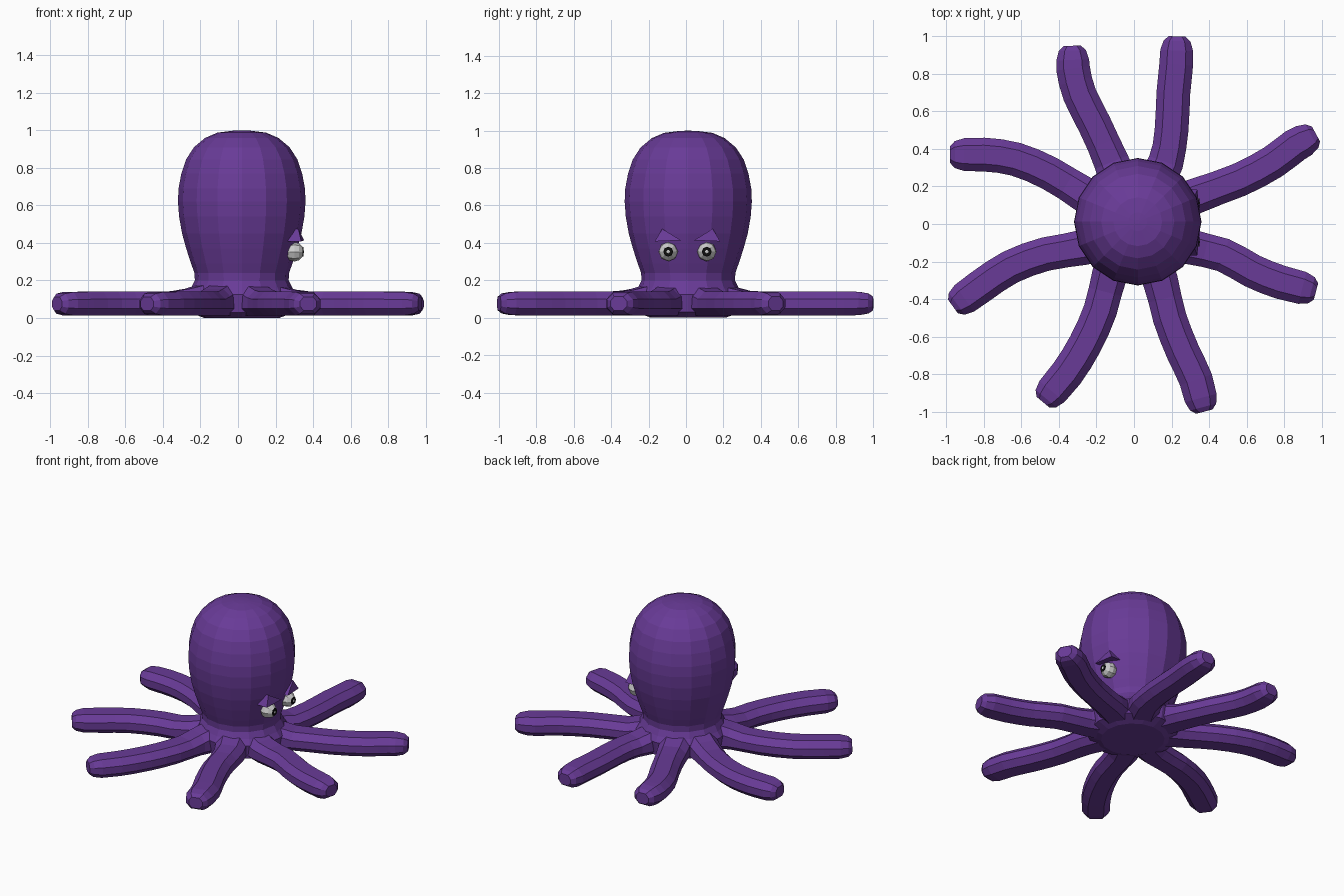
import bpy, bmesh, math
from mathutils import Vector, Matrix

if "Cube" in bpy.data.objects:
    bpy.data.objects.remove(bpy.data.objects["Cube"])


def material(name, color):
    m = bpy.data.materials.new(name)
    m.diffuse_color = (*color, 1)
    m.use_nodes = True
    m.node_tree.nodes["Principled BSDF"].inputs["Base Color"].default_value = m.diffuse_color
    return m


PURPLE = material("purple", (0.14, 0.043, 0.31))
WHITE = material("eye_white", (0.6, 0.6, 0.58))
BLACK = material("black", (0.005, 0.005, 0.005))


def finish(bm, name, mat):
    bmesh.ops.recalc_face_normals(bm, faces=bm.faces)
    me = bpy.data.meshes.new(name)
    bm.to_mesh(me)
    bm.free()
    me.materials.append(mat)
    ob = bpy.data.objects.new(name, me)
    bpy.context.collection.objects.link(ob)
    return ob


def loft(rings, name, mat):
    """Skin a list of closed rings and cap both ends."""
    bm = bmesh.new()
    vs = [[bm.verts.new(p) for p in r] for r in rings]
    n = len(vs[0])
    for a, b in zip(vs, vs[1:]):
        for i in range(n):
            bm.faces.new((a[i], a[(i + 1) % n], b[(i + 1) % n], b[i]))
    bm.faces.new(vs[0])
    bm.faces.new(vs[-1])
    return finish(bm, name, mat)


# Head with neck and flared hub, 16 sides
profile = [(0.20, 0.0), (0.28, 0.03), (0.295, 0.125), (0.27, 0.16), (0.25, 0.20),
           (0.252, 0.24), (0.27, 0.29), (0.296, 0.37), (0.318, 0.45), (0.334, 0.54),
           (0.34, 0.62), (0.337, 0.69), (0.322, 0.77), (0.297, 0.845), (0.255, 0.91),
           (0.195, 0.96), (0.13, 0.988), (0.05, 0.998), (0.01, 1.0)]
loft([[(0.02 + r * math.cos(k * math.pi / 8), 0.012 + r * math.sin(k * math.pi / 8), z)
       for k in range(16)] for r, z in profile], "head", PURPLE)

# Tentacles: octagonal section swept along a wavy flat path
SECTION = [(-0.09, 0.05), (-0.09, 0.10), (-0.05, 0.14), (0.05, 0.14),
           (0.09, 0.10), (0.09, 0.05), (0.05, 0.012), (-0.05, 0.012)]
PATHS = [
    [(0.33, 0.15), (0.56, 0.235), (0.74, 0.33), (0.86, 0.42), (0.97, 0.48)],
    [(0.17, 0.33), (0.20, 0.50), (0.21, 0.70), (0.225, 0.85), (0.23, 1.0)],
    [(-0.12, 0.33), (-0.21, 0.53), (-0.29, 0.69), (-0.325, 0.83), (-0.33, 0.95)],
    [(-0.27, 0.16), (-0.45, 0.27), (-0.63, 0.345), (-0.80, 0.37), (-0.98, 0.37)],
    [(-0.27, -0.125), (-0.47, -0.16), (-0.66, -0.23), (-0.82, -0.335), (-0.965, -0.44)],
    [(-0.13, -0.27), (-0.18, -0.46), (-0.26, -0.64), (-0.36, -0.80), (-0.485, -0.95)],
    [(0.14, -0.30), (0.19, -0.50), (0.26, -0.68), (0.33, -0.83), (0.375, -1.0)],
    [(0.29, -0.12), (0.475, -0.165), (0.63, -0.25), (0.78, -0.31), (0.97, -0.36)],
]


def tentacle(path, name):
    p = [Vector(q) for q in path]
    p.insert(0, p[0] * 0.55)
    pts = []
    for i in range(len(p) - 1):
        a, b = p[i], p[i + 1]
        before, after = p[max(i - 1, 0)], p[min(i + 2, len(p) - 1)]
        pts += [a, (a + b) * 0.5625 - (before + after) * 0.0625]
    tip = p[-1]
    end = (p[-1] - p[-2]).normalized()
    pts = [q for q in pts if (q - tip).length > 0.11]
    scales = [1.12, 1.1, 1.05] + [1.0] * (len(pts) - 3)
    pts += [tip - end * 0.075, tip - end * 0.025, tip]
    scales += [0.97, 0.80, 0.5]
    rings = []
    for i, (q, s) in enumerate(zip(pts, scales)):
        d = (pts[min(i + 1, len(pts) - 1)] - pts[max(i - 1, 0)]).normalized()
        side = Vector((-d.y, d.x))
        zs = min(s, 1.0) ** 0.8
        lift = max(0.0, 0.36 - q.length) * 0.25   # root rises into the neck
        rings.append([(q.x + side.x * u * s, q.y + side.y * u * s,
                       0.076 + (z - 0.076) * zs + (lift if z > 0.09 else 0))
                      for u, z in SECTION])
    loft(rings, name, PURPLE)


for n, path in enumerate(PATHS):
    tentacle(path, f"tentacle_{n + 1}")

# Eyes, pupils and slanted brows, mirrored across the +x facing direction
for side, label in ((-1, "right"), (1, "left")):
    y = 0.008 + side * 0.103
    turn = Matrix.Rotation(math.pi / 2, 4, 'Y')

    bm = bmesh.new()
    bmesh.ops.create_uvsphere(bm, u_segments=8, v_segments=6, radius=0.052,
                              matrix=Matrix.Translation((0.30, y, 0.353)) @ turn)
    finish(bm, f"{label}_eye", WHITE)

    bm = bmesh.new()
    bmesh.ops.create_cone(bm, cap_ends=True, segments=8, radius1=0.036, radius2=0.024,
                          depth=0.025,
                          matrix=Matrix.Translation((0.337, y, 0.353)) @ turn)
    finish(bm, f"{label}_pupil", BLACK)

    def brow_ring(x_base, x_top):
        return [(x_base, 0.008 + side * 0.035, 0.414), (x_base - 0.015, 0.008 + side * 0.175, 0.408),
                (x_top, 0.008 + side * 0.135, 0.475)]
    loft([brow_ring(0.28, 0.285), brow_ring(0.352, 0.322)], f"{label}_brow", PURPLE)
